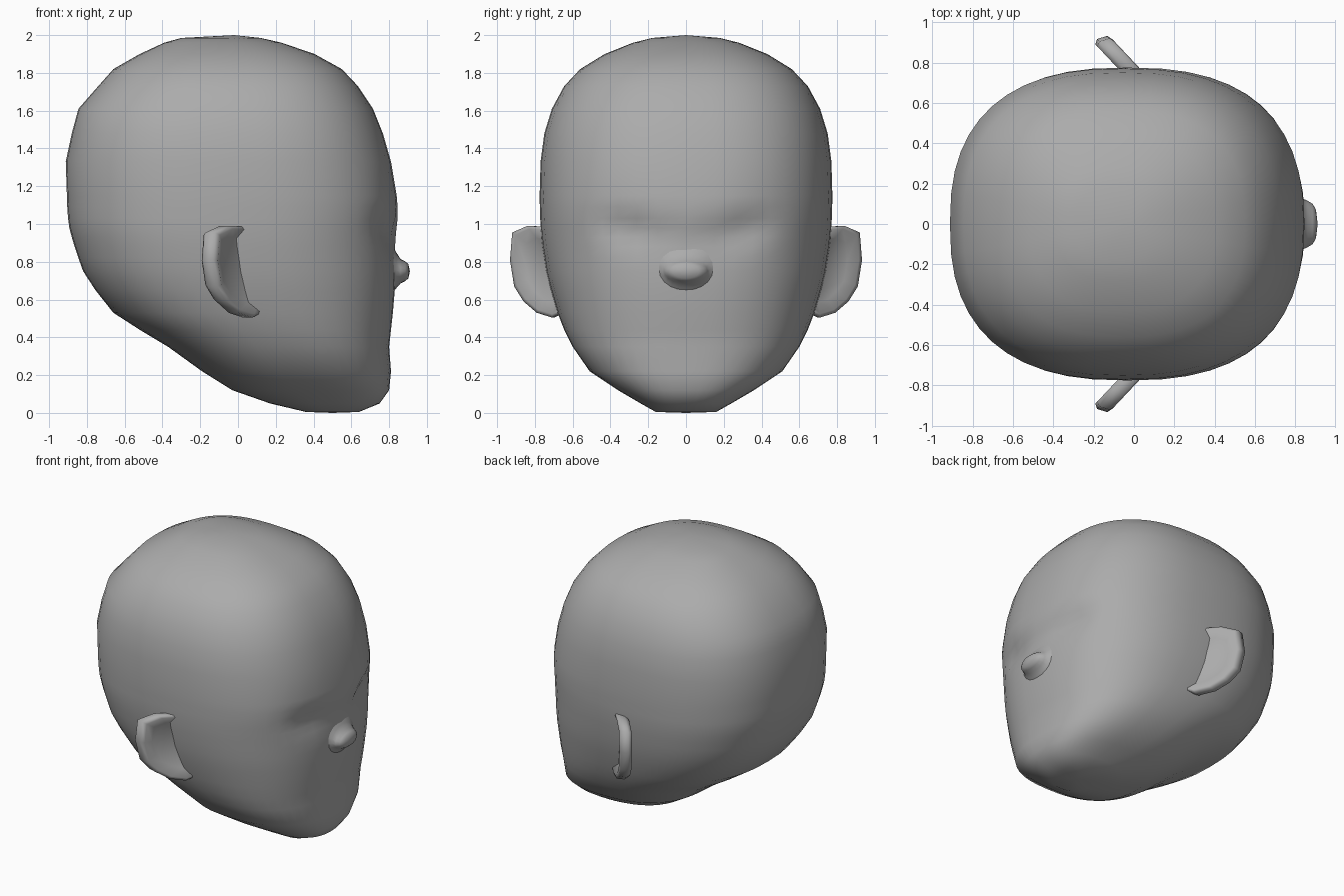
import bpy, bmesh, math

if "Cube" in bpy.data.objects:
    bpy.data.objects.remove(bpy.data.objects["Cube"])

SKIN = bpy.data.materials.new("grey")
SKIN.diffuse_color = (0.41, 0.41, 0.41, 1)
SKIN.use_nodes = True
SKIN.node_tree.nodes["Principled BSDF"].inputs["Base Color"].default_value = SKIN.diffuse_color
SIDES = 48


def finish(bm, name, angle=80):
    bmesh.ops.recalc_face_normals(bm, faces=bm.faces)
    mesh = bpy.data.meshes.new(name)
    bm.to_mesh(mesh)
    bm.free()
    mesh.materials.append(SKIN)
    ob = bpy.data.objects.new(name, mesh)
    bpy.context.collection.objects.link(ob)
    bpy.ops.object.select_all(action='DESELECT')
    ob.select_set(True)
    bpy.context.view_layer.objects.active = ob
    bpy.ops.object.shade_smooth_by_angle(angle=math.radians(angle))
    return ob


def loft(bm, loops):
    rings = [[bm.verts.new(p) for p in loop] for loop in loops]
    n = len(rings[0])
    for lo, hi in zip(rings, rings[1:]):
        for i in range(n):
            j = (i + 1) % n
            bm.faces.new((lo[i], lo[j], hi[j], hi[i]))
    return rings


def fan(bm, ring, tip):
    c = bm.verts.new(tip)
    for i in range(len(ring)):
        bm.faces.new((ring[i], ring[(i + 1) % len(ring)], c))


def spow(v, p):
    return math.copysign(abs(v) ** p, v)


# Head: horizontal slices (height, back x, front x, half width)
SLICES = [
    (0.005, 0.36, 0.64, 0.16), (0.05, 0.17, 0.75, 0.24), (0.12, -0.03, 0.80, 0.36),
    (0.22, -0.19, 0.81, 0.51), (0.35, -0.37, 0.80, 0.60), (0.44, -0.52, 0.81, 0.645),
    (0.53, -0.66, 0.82, 0.68), (0.65, -0.755, 0.83, 0.715), (0.75, -0.82, 0.832, 0.74),
    (0.82, -0.845, 0.832, 0.75), (0.88, -0.865, 0.833, 0.76), (0.93, -0.88, 0.836, 0.765),
    (0.98, -0.893, 0.84, 0.77), (1.03, -0.90, 0.845, 0.772), (1.09, -0.904, 0.845, 0.774),
    (1.15, -0.906, 0.84, 0.775), (1.33, -0.912, 0.81, 0.77), (1.48, -0.88, 0.767, 0.75),
    (1.61, -0.845, 0.715, 0.71), (1.73, -0.74, 0.635, 0.645), (1.82, -0.66, 0.55, 0.56),
    (1.90, -0.52, 0.405, 0.43), (1.96, -0.39, 0.23, 0.28), (1.985, -0.30, 0.12, 0.18),
]


def slice_loop(z, back, front, half):
    cx, rx, loop = (back + front) / 2, (front - back) / 2, []
    for i in range(SIDES):
        a = math.tau * i / SIDES
        x, y = cx + rx * spow(math.cos(a), 0.8), half * spow(math.sin(a), 0.8)
        # Eye sockets: soft slanted dents below the brow
        if x > 0:
            s = abs(y) - 0.29
            x -= 0.045 * math.exp(-(s / 0.16) ** 2 - ((z - 0.97 - 0.25 * s) / 0.09) ** 2)
        loop.append((x, y, z))
    return loop


bm = bmesh.new()
rings = loft(bm, [slice_loop(*s) for s in SLICES])
fan(bm, rings[0], (0.5, 0, 0))
fan(bm, rings[-1], (-0.02, 0, 2.0))
finish(bm, "head")

# Nose: flared base narrowing to a button (x, centre z, half width, half height)
NOSE = [(0.815, 0.765, 0.16, 0.13), (0.838, 0.755, 0.125, 0.095), (0.86, 0.75, 0.115, 0.065),
        (0.885, 0.75, 0.10, 0.052), (0.902, 0.75, 0.07, 0.038)]
bm = bmesh.new()
rings = loft(bm, [[(x, w * math.cos(math.tau * i / 20), zc + h * math.sin(math.tau * i / 20))
                   for i in range(20)] for x, zc, w, h in NOSE])
fan(bm, rings[-1], (0.91, 0, 0.75))
finish(bm, "nose", 180)

# Ears: slanted rounded plates with a hollow in front, outline in (y, z)
OUTLINE = [(0.66, 0.98), (0.84, 0.99), (0.92, 0.955), (0.932, 0.81),
           (0.91, 0.67), (0.86, 0.59), (0.79, 0.53), (0.71, 0.505), (0.62, 0.55)]


def ear_loop(side, dx, dy, scale):
    return [(0.03 - 0.94 * (0.7 + (y - 0.7) * scale - 0.77) + dx,
             side * (0.7 + (y - 0.7) * scale + dy), 0.77 + (z - 0.77) * scale)
            for y, z in OUTLINE]


for side, name in ((1, "left_ear"), (-1, "right_ear")):
    bm = bmesh.new()
    rings = loft(bm, [ear_loop(side, -0.085, -0.025, 0.93), ear_loop(side, -0.06, -0.015, 1.0),
                      ear_loop(side, -0.01, 0, 1.0), ear_loop(side, 0, 0, 0.93),
                      ear_loop(side, -0.035, -0.01, 0.7)])
    bm.faces.new(rings[0])
    bm.faces.new(rings[-1])
    finish(bm, name, 180)
